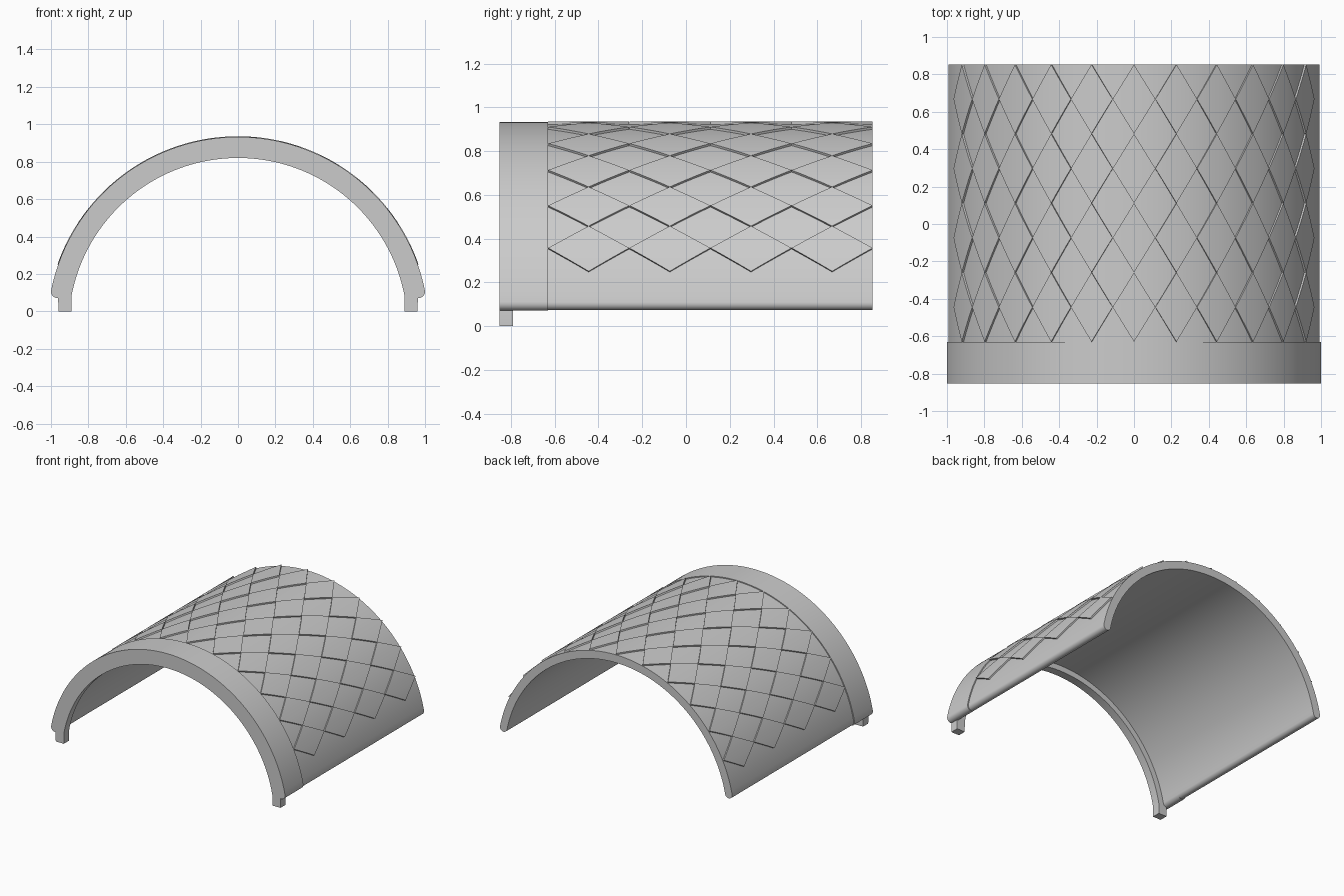
import bpy, math

if "Cube" in bpy.data.objects:
    bpy.data.objects.remove(bpy.data.objects["Cube"])

CZ = -0.086            # height of the arch axis
Y0, Y1 = -0.853, 0.853
BAND_END = -0.63
R_IN, R_SHELL, R_BAND, R_TILE = 0.95, 1.011, 1.0185, 1.022
A_END = math.radians(11.2)

mat = bpy.data.materials.new("light_grey")
mat.diffuse_color = (0.6, 0.6, 0.6, 1)
mat.use_nodes = True
mat.node_tree.nodes["Principled BSDF"].inputs["Base Color"].default_value = mat.diffuse_color


def polar(r, a):
    return (r * math.cos(a), CZ + r * math.sin(a))


def arc(r, a0, a1, n):
    return [polar(r, a0 + (a1 - a0) * i / n) for i in range(n + 1)]


def make(name, verts, faces, angle=30):
    me = bpy.data.meshes.new(name)
    me.from_pydata(verts, [], faces)
    me.materials.append(mat)
    ob = bpy.data.objects.new(name, me)
    bpy.context.collection.objects.link(ob)
    bpy.ops.object.select_all(action='DESELECT')
    ob.select_set(True)
    bpy.context.view_layer.objects.active = ob
    bpy.ops.object.mode_set(mode='EDIT')
    bpy.ops.mesh.select_all(action='SELECT')
    bpy.ops.mesh.normals_make_consistent(inside=False)
    bpy.ops.object.mode_set(mode='OBJECT')
    bpy.ops.object.shade_smooth_by_angle(angle=math.radians(angle))
    return ob


def arch(name, outer, inner, y0, y1):
    """Extrude the strip between two matching profiles along y."""
    n = len(outer)
    verts = [(x, y, z) for prof, y in ((outer, y0), (inner, y0), (outer, y1), (inner, y1))
             for x, z in prof]
    faces = []
    for i in range(n - 1):
        o0, i0, o1, i1 = i, n + i, 2 * n + i, 3 * n + i
        faces += [(o0, o0 + 1, i0 + 1, i0), (o1, i1, i1 + 1, o1 + 1),
                  (o0, o1, o1 + 1, o0 + 1), (i0, i0 + 1, i1 + 1, i1)]
    for k in (0, n - 1):
        faces.append((k, n + k, 3 * n + k, 2 * n + k))
    return make(name, verts, faces)


def rounded_strip(r_out, r_in, n=96, m=6):
    """Outer and inner profiles of an arch with half-round lower ends."""
    mid, h = (r_out + r_in) / 2, (r_out - r_in) / 2
    outer, inner = [], []
    for k in range(m):                      # right end, from the tip upward
        t = math.pi / 2 * (k + 0.15) / m
        a = A_END - h / mid * math.cos(t)
        outer.append(polar(mid + h * math.sin(t), a))
        inner.append(polar(mid - h * math.sin(t), a))
    tip_o, tip_i = outer[:], inner[:]
    outer += arc(r_out, A_END, math.pi - A_END, n)
    inner += arc(r_in, A_END, math.pi - A_END, n)
    outer += [(-x, z) for x, z in reversed(tip_o)]
    inner += [(-x, z) for x, z in reversed(tip_i)]
    return outer, inner


# Main shell and slightly raised front band
arch("shell", *rounded_strip(R_SHELL, R_IN), BAND_END, Y1)
arch("front_band", *rounded_strip(R_BAND, R_IN), Y0, BAND_END)

# Inner rib at the front, running down into two square feet
a_i = math.asin((0.08 - CZ) / 0.906)
a_o = math.asin((0.10 - CZ) / 0.98)
rib_out = [(0.96, 0)] + arc(0.98, a_o, math.pi - a_o, 96) + [(-0.96, 0)]
rib_in = [(0.891, 0)] + arc(0.906, a_i, math.pi - a_i, 96) + [(-0.891, 0)]
arch("rib_with_feet", rib_out, rib_in, Y0, -0.79)

# Raised diamond tiles in a checker pattern over the shell
STEP = math.pi / 14
HALF_Y = (Y1 - BAND_END) / 8
N = 8
verts, faces = [], []
for row in range(-5, 6):
    for col in range(4):
        ac = math.pi / 2 + row * STEP
        yc = BAND_END + HALF_Y * (2 * col + 1)
        b = len(verts)
        for i in range(N + 1):
            t = -1 + 2 * i / N
            w = HALF_Y * max(1 - abs(t), 0.004) * 0.998
            a = ac + t * STEP / 2 * 0.998
            for r in (R_TILE, R_SHELL - 0.004):
                x, z = polar(r, a)
                verts += [(x, yc - w, z), (x, yc + w, z)]
        for i in range(N):
            p, q = b + 4 * i, b + 4 * i + 4
            faces += [(p, p + 1, q + 1, q), (p + 2, q + 2, q + 3, p + 3),
                      (p, q, q + 2, p + 2), (p + 1, p + 3, q + 3, q + 1)]
        e = b + 4 * N
        faces += [(b, b + 2, b + 3, b + 1), (e, e + 1, e + 3, e + 2)]
make("diamond_tiles", verts, faces)
